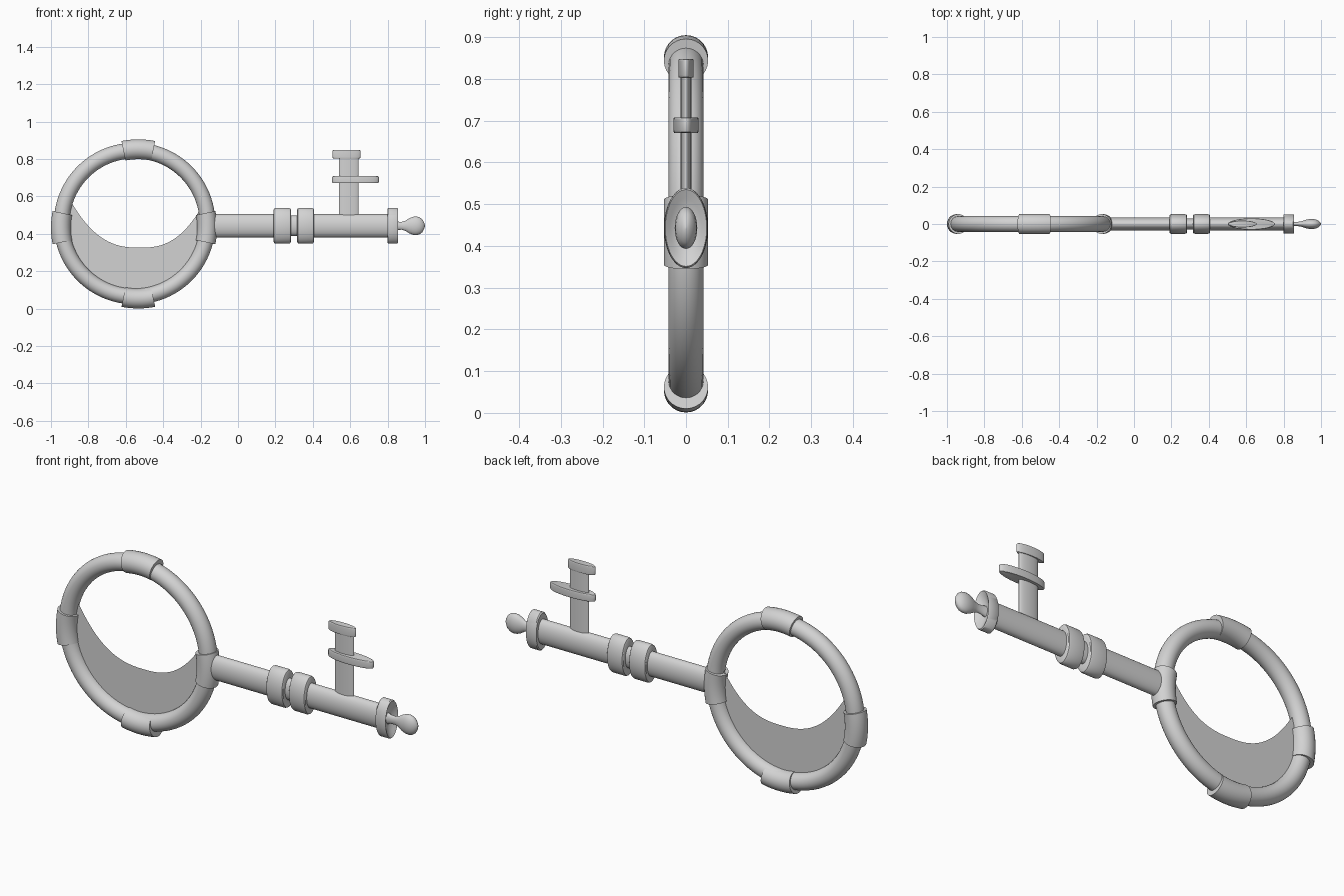
import bpy, bmesh, math
from mathutils import Vector

if "Cube" in bpy.data.objects:
    bpy.data.objects.remove(bpy.data.objects["Cube"], do_unlink=True)

metal = bpy.data.materials.new("light grey metal")
metal.use_nodes = True
GREY = (0.65, 0.65, 0.65, 1)
metal.diffuse_color = GREY
metal.node_tree.nodes["Principled BSDF"].inputs["Base Color"].default_value = GREY

RING_X, RING_Z, AXIS_Z = -0.553, 0.455, 0.443


def finish(name, bm, recalc=True):
    if recalc:
        bmesh.ops.recalc_face_normals(bm, faces=bm.faces)
    mesh = bpy.data.meshes.new(name)
    bm.to_mesh(mesh)
    bm.free()
    mesh.materials.append(metal)
    ob = bpy.data.objects.new(name, mesh)
    bpy.context.collection.objects.link(ob)
    bpy.ops.object.select_all(action='DESELECT')
    ob.select_set(True)
    bpy.context.view_layer.objects.active = ob
    bpy.ops.object.shade_smooth_by_angle(angle=math.radians(35))
    return ob


def skin(bm, rings, closed):
    """Bridge equal rings of points; cap the ends unless the loop is closed."""
    loops = [[bm.verts.new(p) for p in ring] for ring in rings]
    pairs = list(zip(loops, loops[1:]))
    if closed:
        pairs.append((loops[-1], loops[0]))
    n = len(loops[0])
    for a, b in pairs:
        for i in range(n):
            j = (i + 1) % n
            bm.faces.new((a[i], a[j], b[j], b[i]))
    if not closed:
        bm.faces.new(loops[0])
        bm.faces.new(loops[-1])


def lathe(name, profile, squash, x=0.0, upright=False, n=48):
    """Turn (position, radius) pairs about the shaft or an upright axis, flattened in y."""
    rings = []
    for t, r in profile:
        ring = []
        for i in range(n):
            a = math.tau * i / n
            u, v = r * math.cos(a), r * squash * math.sin(a)
            ring.append(Vector((x + u, v, t)) if upright else Vector((t, v, AXIS_Z + u)))
        rings.append(ring)
    bm = bmesh.new()
    skin(bm, rings, False)
    return finish(name, bm)


def tube_arc(name, cx, cz, major, minor, start, end, steps, n=28):
    """Round tube bent along an arc in the front plane."""
    full = end - start >= 360
    rings = []
    for k in range(steps if full else steps + 1):
        a = math.radians(start + (end - start) * k / steps)
        ring = []
        for i in range(n):
            b = math.tau * i / n
            r = major + minor * math.cos(b)
            ring.append(Vector((cx + r * math.cos(a), minor * math.sin(b), cz + r * math.sin(a))))
        rings.append(ring)
    bm = bmesh.new()
    skin(bm, rings, full)
    return finish(name, bm)


def rounded(t0, t1, r, bevel):
    return [(t0, r - bevel), (t0 + bevel * 0.3, r - bevel * 0.3), (t0 + bevel, r),
            (t1 - bevel, r), (t1 - bevel * 0.3, r - bevel * 0.3), (t1, r - bevel)]


# Bow ring and its four sleeves
tube_arc("bow_ring", RING_X, RING_Z, 0.39, 0.042, 0, 360, 96)
for name, angle in (("right", 180), ("top", 90), ("left", 0), ("bottom", 270)):
    side = angle % 180 == 0
    cx, cz = (RING_X - 0.003, 0.433) if side else (-0.533, RING_Z - 0.002)
    tube_arc(name + "_sleeve", cx, cz, 0.391 if side else 0.399, 0.053,
             angle - 11.5, angle + 11.5, 10)

# Thin web filling the lower part of the bow
bm = bmesh.new()
columns = []
for i in range(49):
    x = RING_X - 0.37 + 0.74 * i / 48
    low = RING_Z - math.sqrt(0.39 ** 2 - (x - RING_X) ** 2)
    d = x + 0.524
    high = 0.326 + (3.29 if d < 0 else 3.89) * abs(d) ** 2.6
    columns.append((bm.verts.new((x, 0, low)), bm.verts.new((x, 0, high))))
for (a, b), (c, d) in zip(columns, columns[1:]):
    bm.faces.new((a, c, d, b))
finish("bow_web", bm, False)

# Flattened shaft with a narrow waist between two collars
lathe("shaft", [(-0.16, 0.062), (0.28, 0.062), (0.281, 0.054), (0.318, 0.054),
                (0.319, 0.062), (0.82, 0.062)], 0.56)
lathe("inner_collar", rounded(0.19, 0.283, 0.096, 0.012), 0.55)
lathe("outer_collar", rounded(0.316, 0.406, 0.096, 0.012), 0.55)

# Dished end flange and tip knob
lathe("end_flange", [(0.798, 0.06), (0.798, 0.09), (0.803, 0.096), (0.85, 0.096),
                     (0.855, 0.092), (0.845, 0.07), (0.835, 0.045), (0.832, 0.02)], 0.54)
lathe("tip_knob", [(0.825, 0.03), (0.85, 0.022), (0.875, 0.021), (0.895, 0.027),
                   (0.915, 0.04), (0.935, 0.048), (0.952, 0.05), (0.97, 0.046),
                   (0.985, 0.035), (0.995, 0.018), (1.0, 0.003)], 0.54)

# Bit: flattened post, offset disc and cap
lathe("bit_post", [(0.44, 0.053), (0.83, 0.053)], 0.24, x=0.592, upright=True)
lathe("bit_disc", rounded(0.671, 0.708, 0.125, 0.006), 0.24, x=0.628, upright=True)
lathe("bit_cap", rounded(0.803, 0.848, 0.076, 0.006), 0.24, x=0.58, upright=True)
